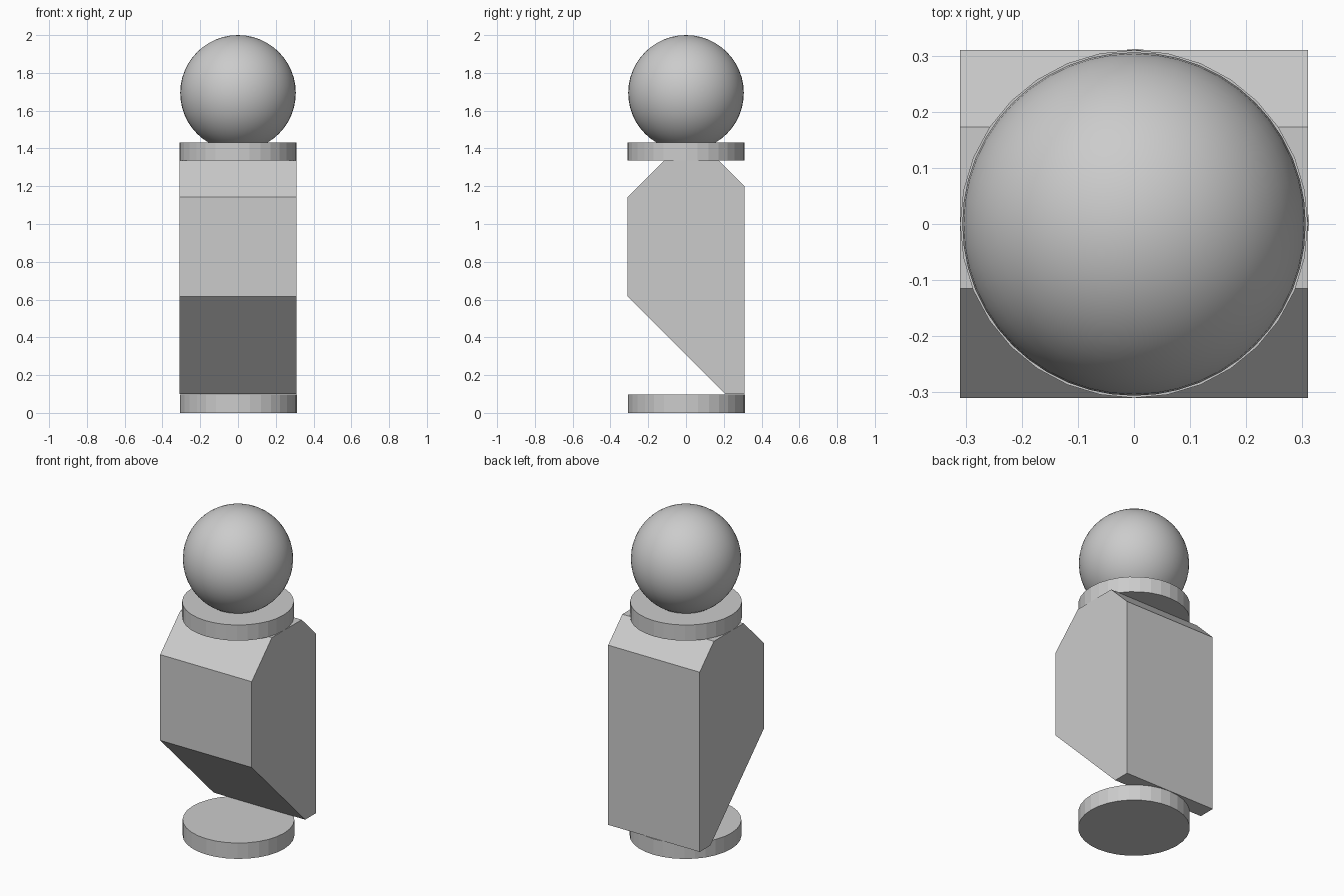
import bpy

if "Cube" in bpy.data.objects:
    bpy.data.objects.remove(bpy.data.objects["Cube"])

HALF = 0.31


def disc(name, bottom, top, offset=0.0):
    bpy.ops.mesh.primitive_cylinder_add(
        vertices=32, radius=HALF, depth=top - bottom,
        location=(offset, offset, (bottom + top) / 2))
    bpy.context.object.name = name


def extruded_profile(name, profile, half_width):
    """Extrude a closed (y, z) outline along x."""
    n = len(profile)
    verts = [(x, y, z) for x in (-half_width, half_width) for y, z in profile]
    faces = [tuple(reversed(range(n))), tuple(range(n, 2 * n))]
    faces += [(i, (i + 1) % n, (i + 1) % n + n, i + n) for i in range(n)]
    mesh = bpy.data.meshes.new(name)
    mesh.from_pydata(verts, [], faces)
    mesh.update()
    obj = bpy.data.objects.new(name, mesh)
    bpy.context.collection.objects.link(obj)
    return obj


# Base and collar discs
disc("base_disc", 0.0, 0.097, 0.002)
disc("collar_disc", 1.336, 1.432)

# Chamfered body block, counter-clockwise outline seen from +x
extruded_profile("body", [
    (0.207, 0.10), (HALF, 0.10), (HALF, 1.20), (0.173, 1.337),
    (-0.115, 1.337), (-HALF, 1.142), (-HALF, 0.617)], HALF)

# Round head sunk slightly into the collar
bpy.ops.mesh.primitive_uv_sphere_add(
    segments=48, ring_count=24, radius=0.306, location=(0, 0, 1.694))
bpy.context.object.name = "head"
bpy.ops.object.shade_smooth()
